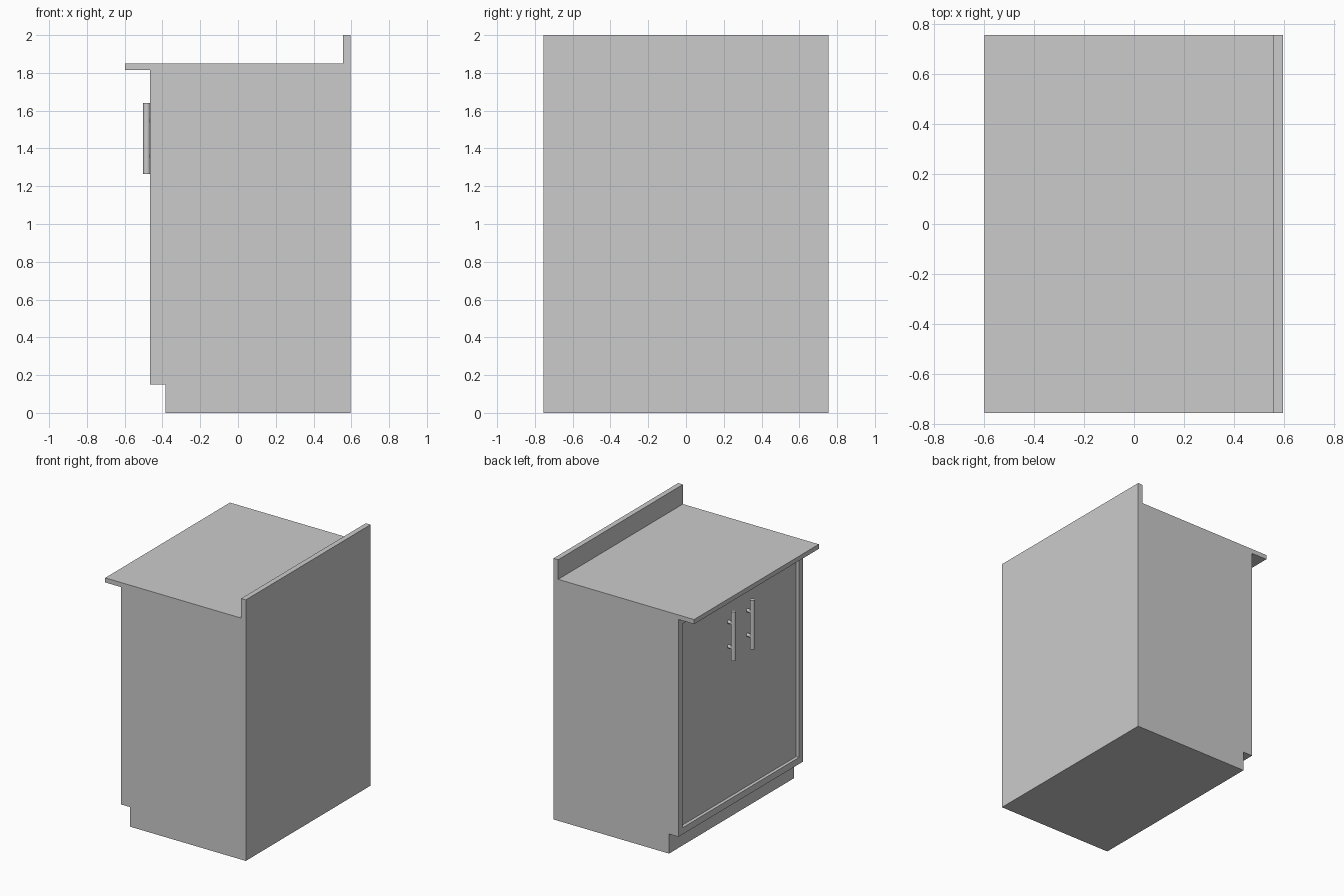
import bpy, bmesh
from math import pi

if "Cube" in bpy.data.objects:
    bpy.data.objects.remove(bpy.data.objects["Cube"])

HALF_W = 0.755      # half width along y
FRONT_X = -0.465    # face frame plane
PANEL_X = -0.44     # recessed door plane


def add_mesh(name, bm):
    bmesh.ops.recalc_face_normals(bm, faces=bm.faces)
    mesh = bpy.data.meshes.new(name)
    bm.to_mesh(mesh)
    bm.free()
    ob = bpy.data.objects.new(name, mesh)
    bpy.context.collection.objects.link(ob)
    return ob


def add_rod(name, radius, depth, location, rotation=(0, 0, 0)):
    bpy.ops.mesh.primitive_cylinder_add(vertices=24, radius=radius, depth=depth,
                                        location=location, rotation=rotation)
    bpy.context.object.name = name
    bpy.ops.object.shade_smooth_by_angle()


# Cabinet side profile (x, z): toe kick, carcass, counter overhang, backsplash
profile = [(-0.385, 0), (0.595, 0), (0.595, 2), (0.555, 2), (0.555, 1.85),
           (-0.597, 1.85), (-0.597, 1.815), (FRONT_X, 1.815),
           (FRONT_X, 0.15), (-0.385, 0.15)]
bm = bmesh.new()
side = bm.faces.new([bm.verts.new((x, -HALF_W, z)) for x, z in profile])
ext = bmesh.ops.extrude_face_region(bm, geom=[side], use_keep_orig=True)
verts = [g for g in ext["geom"] if isinstance(g, bmesh.types.BMVert)]
bmesh.ops.translate(bm, verts=verts, vec=(0, 2 * HALF_W, 0))
bmesh.ops.recalc_face_normals(bm, faces=bm.faces)

# Face frame with recessed doors
front = next(f for f in bm.faces
             if abs(f.calc_center_median().x - FRONT_X) < 1e-4 and f.normal.x < -0.9)
bmesh.ops.inset_individual(bm, faces=[front], thickness=0.072)
rim = bmesh.ops.extrude_discrete_faces(bm, faces=[front])
bmesh.ops.translate(bm, verts=rim["faces"][0].verts, vec=(PANEL_X - FRONT_X, 0, 0))
add_mesh("cabinet_and_countertop", bm)

# Bar handles, one per door, each on two posts
BAR_X, BAR_Z = -0.483, 1.453
for tag, y in (("left", 0.115), ("right", -0.115)):
    add_rod(f"{tag}_handle_bar", 0.019, 0.375, (BAR_X, y, BAR_Z))
    for pos, dz in (("upper", 0.094), ("lower", -0.094)):
        add_rod(f"{tag}_handle_{pos}_post", 0.013, PANEL_X - BAR_X,
                ((PANEL_X + BAR_X) / 2, y, BAR_Z + dz), (0, pi / 2, 0))
